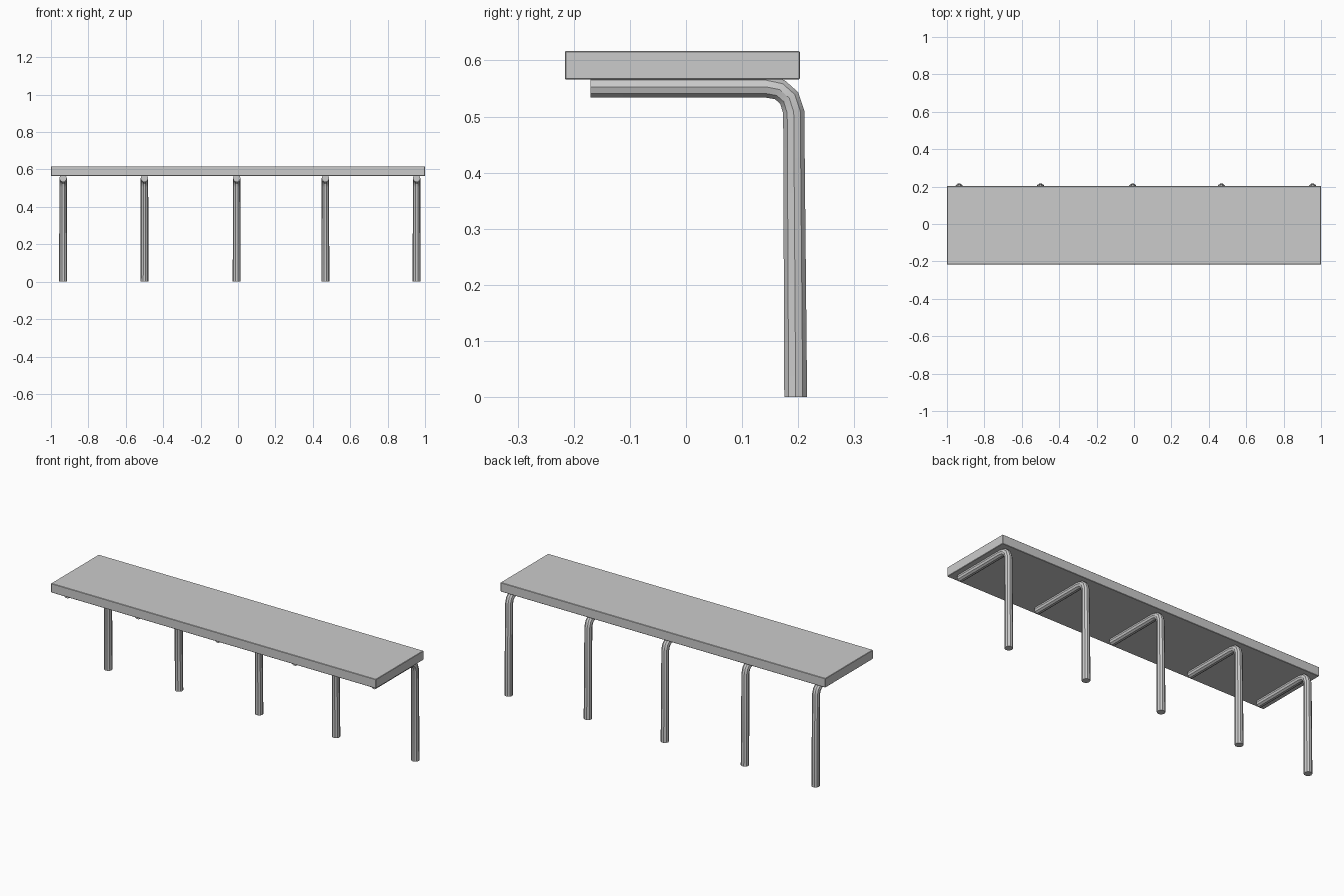
import bpy

if "Cube" in bpy.data.objects:
    bpy.data.objects.remove(bpy.data.objects["Cube"])

# Seat: long flat board with barely softened edges
bpy.ops.mesh.primitive_cube_add(size=1, location=(0, -0.0065, 0.5915))
seat = bpy.context.object
seat.name = "seat_board"
seat.scale = (2.0, 0.419, 0.051)
bpy.ops.object.transform_apply(location=False, rotation=False, scale=True)
bevel = seat.modifiers.new("soft_edges", 'BEVEL')
bevel.width = 0.002
bevel.segments = 1

# Bent tube path: (y, z, radius factor) from the front tip to the foot
PATH = [(-0.17, 0.553, 1), (0.142, 0.553, 1), (0.167, 0.548, 1),
        (0.184, 0.533, 1), (0.192, 0.508, 1), (0.1955, 0.0, 1.07)]


def bent_leg(name, x):
    curve = bpy.data.curves.new(name, 'CURVE')
    curve.dimensions = '3D'
    curve.bevel_depth = 0.02
    curve.bevel_resolution = 3
    curve.use_fill_caps = True
    spline = curve.splines.new('POLY')
    spline.points.add(len(PATH) - 1)
    for point, (y, z, r) in zip(spline.points, PATH):
        point.co = (x, y, z, 1)
        point.radius = r
    leg = bpy.data.objects.new(name, curve)
    bpy.context.collection.objects.link(leg)
    # Mesh the tube and smooth it, keeping the end caps sharp
    bpy.ops.object.select_all(action='DESELECT')
    leg.select_set(True)
    bpy.context.view_layer.objects.active = leg
    bpy.ops.object.convert(target='MESH')
    bpy.ops.object.shade_smooth_by_angle()


# Five bent legs along the bench
for i, x in enumerate((-0.935, -0.5, -0.007, 0.467, 0.955), 1):
    bent_leg(f"bent_leg_{i}", x)
